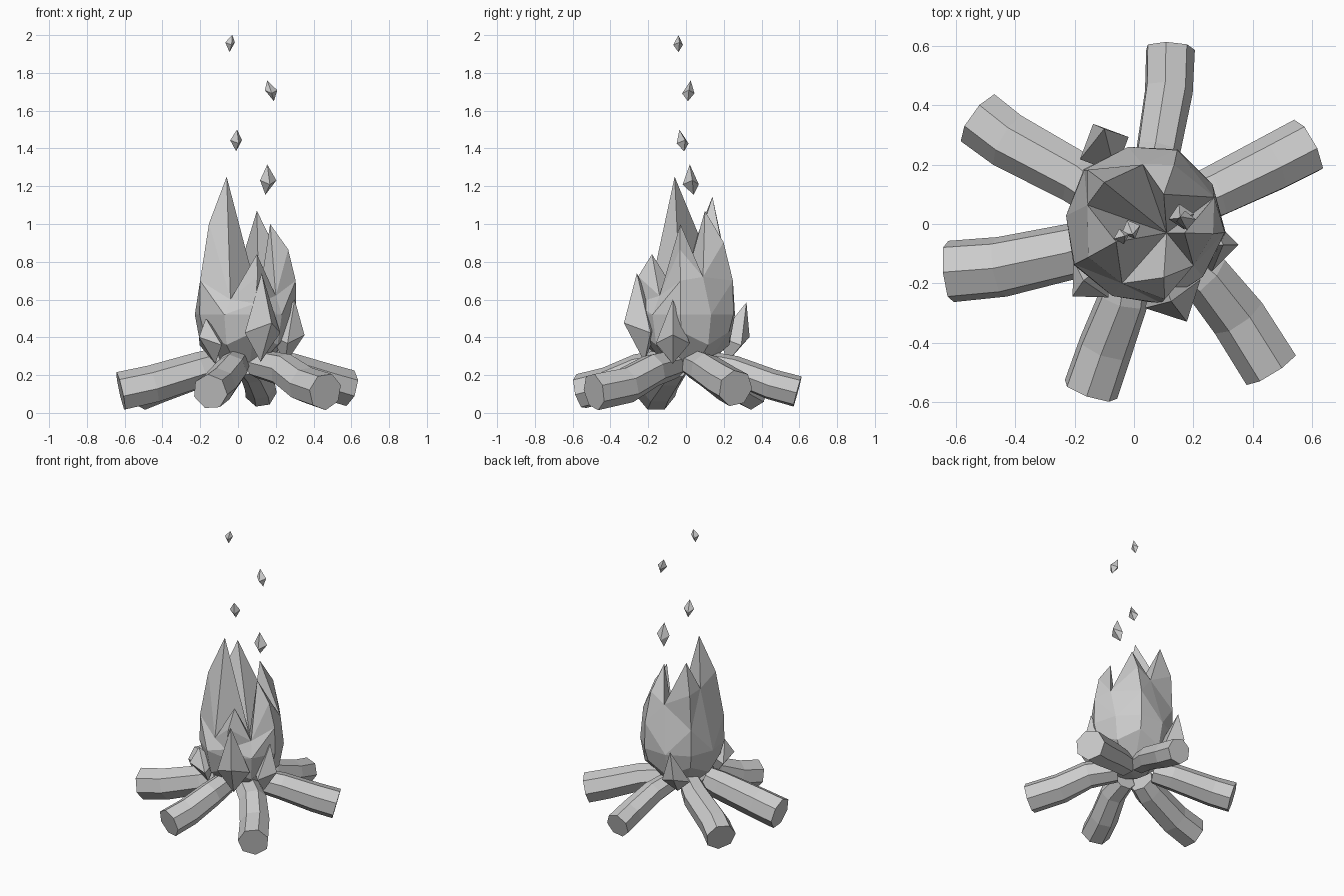
import bpy, bmesh, math
from mathutils import Vector as V

if "Cube" in bpy.data.objects:
    bpy.data.objects.remove(bpy.data.objects["Cube"])


def make(name, bm):
    bmesh.ops.recalc_face_normals(bm, faces=bm.faces)
    me = bpy.data.meshes.new(name)
    bm.to_mesh(me)
    bm.free()
    ob = bpy.data.objects.new(name, me)
    bpy.context.collection.objects.link(ob)
    return ob


def bridge(bm, a, b):
    for i in range(len(a)):
        j = (i + 1) % len(a)
        bm.faces.new((a[i], a[j], b[j], b[i]))


def log(name, path, radii, phase, sides=7):
    """Bent tapered log swept along a path, capped at both ends."""
    bm = bmesh.new()
    pts = [V(p) for p in path]
    rings = []
    for k, p in enumerate(pts):
        t = (pts[min(k + 1, len(pts) - 1)] - pts[max(k - 1, 0)]).normalized()
        side = t.cross(V((0, 0, 1))).normalized()
        up = side.cross(t)
        angs = [phase + math.tau * i / sides for i in range(sides)]
        rings.append([bm.verts.new(p + radii[k] * (side * math.cos(a) + up * math.sin(a)))
                      for a in angs])
    for a, b in zip(rings, rings[1:]):
        bridge(bm, a, b)
    bm.faces.new(rings[0])
    bm.faces.new(rings[-1])
    make(name, bm)


def crystal(name, tip, waist, foot, width, phase=0.3, sides=4):
    """Pointed shard: tip, foot and a horizontal waist ring."""
    bm = bmesh.new()
    top, bot = bm.verts.new(tip), bm.verts.new(foot)
    ring = []
    for i in range(sides):
        a = phase + math.tau * i / sides
        lift = 0.25 * width * (-1) ** i
        ring.append(bm.verts.new(V(waist) + V((width * math.cos(a), width * math.sin(a), lift))))
    for i in range(sides):
        j = (i + 1) % sides
        bm.faces.new((ring[i], ring[j], top))
        bm.faces.new((ring[j], ring[i], bot))
    make(name, bm)


# Logs: plan positions of outer end, bend, middle and inner end, plus outer radius
logs = {
    "log_left": ([(-.62, -.16), (-.45, -.145), (-.2, -.09), (-.11, -.06)], .106),
    "log_back_left": ([(-.52, .355), (-.42, .28), (-.19, .155), (-.1, .085)], .1),
    "log_back": ([(.12, .59), (.115, .45), (.08, .25), (.045, .11)], .085),
    "log_right": ([(.585, .262), (.465, .2), (.27, .105), (.11, .04)], .1),
    "log_front_right": ([(.462, -.487), (.35, -.31), (.24, -.175), (.1, -.06)], .1),
    "log_front": ([(-.147, -.56), (-.097, -.415), (-.035, -.25), (-.015, -.11)], .096),
}
for n, (name, (plan, r)) in enumerate(logs.items()):
    z = (.112, .15, .228, .262)
    if name == "log_right":
        z = (.13, .165, .23, .262)
    log(name, [(x, y, h) for (x, y), h in zip(plan, z)],
        (r, r * .98, r * .9, r * .78), math.pi / 2 + n * 0.37)

# Main flame: five-pointed crown with a central pit
tips = [(.17, -.03, 1.0), (.1, .1, 1.07), (-.1, .14, 1.145), (-.06, -.06, 1.25), (.1, -.18, .84)]
valleys = [(.27, .09, .72), (.03, .2, .84), (-.157, .064, .95), (-.04, -.2, .6), (.2, -.14, .62)]
start, c = math.radians(-6), V((.035, 0, 0))
bm = bmesh.new()


def polar(i, r, z):
    a = start + i * math.pi / 5
    return c + V((r * math.cos(a), r * math.sin(a), z))


base = [bm.verts.new(polar(i, .13, .27)) for i in range(10)]
hips = [bm.verts.new(polar(i, .235 if i % 2 else .25, .36 if i % 2 else .43)) for i in range(10)]
body = [bm.verts.new(polar(i, .265 if i % 2 else .275, .52)) for i in range(10)]
low = c + V((0, 0, .25))
foot = bm.verts.new(low)
pit = bm.verts.new((.11, -.03, .6))
bridge(bm, base, hips)
bridge(bm, hips, body)
for i in range(10):
    bm.faces.new((base[(i + 1) % 10], base[i], foot))
vals = [bm.verts.new(v) for v in valleys]
for k, t in enumerate(tips):
    s = polar(2 * k, .272, .7 if t[2] > .9 else .58)
    out = (s - c - V((0, 0, s.z))).normalized()
    tip, shoulder = bm.verts.new(t), bm.verts.new(s)
    ridge = bm.verts.new(V(t).lerp(s, .45) + out * .035)
    for v, edge in ((vals[k], body[(2 * k + 1) % 10]), (vals[k - 1], body[2 * k - 1])):
        bm.faces.new((tip, ridge, v))
        bm.faces.new((ridge, shoulder, v))
        bm.faces.new((shoulder, body[2 * k], edge))
        bm.faces.new((shoulder, edge, v))
        bm.faces.new((tip, v, pit))
make("main_flame", bm)

# Small flames around the base
crystal("small_flame_front", (.125, -.26, .74), (.13, -.235, .45), (.12, -.22, .27), .105, -1.1)
crystal("small_flame_right", (.3, -.07, .6), (.262, -.07, .39), (.25, -.07, .26), .09, 0)
crystal("small_flame_back", (-.1, .32, .585), (-.1, .255, .38), (-.09, .22, .27), .09, 2.0)
crystal("small_flame_left", (-.17, -.19, .5), (-.145, -.185, .38), (-.12, -.16, .26), .085, 3.9)

# Sparks rising above the fire
crystal("spark_1", (.155, .02, 1.315), (.16, .025, 1.22), (.145, .04, 1.155), .044, .2)
crystal("spark_2", (-.005, -.035, 1.5), (-.01, -.018, 1.435), (-.01, -.01, 1.385), .034, .4)
crystal("spark_3", (.155, .025, 1.76), (.175, .012, 1.7), (.19, .01, 1.65), .033, .1)
crystal("spark_4", (-.03, -.04, 2.0), (-.042, -.042, 1.955), (-.045, -.04, 1.91), .027, .3)
